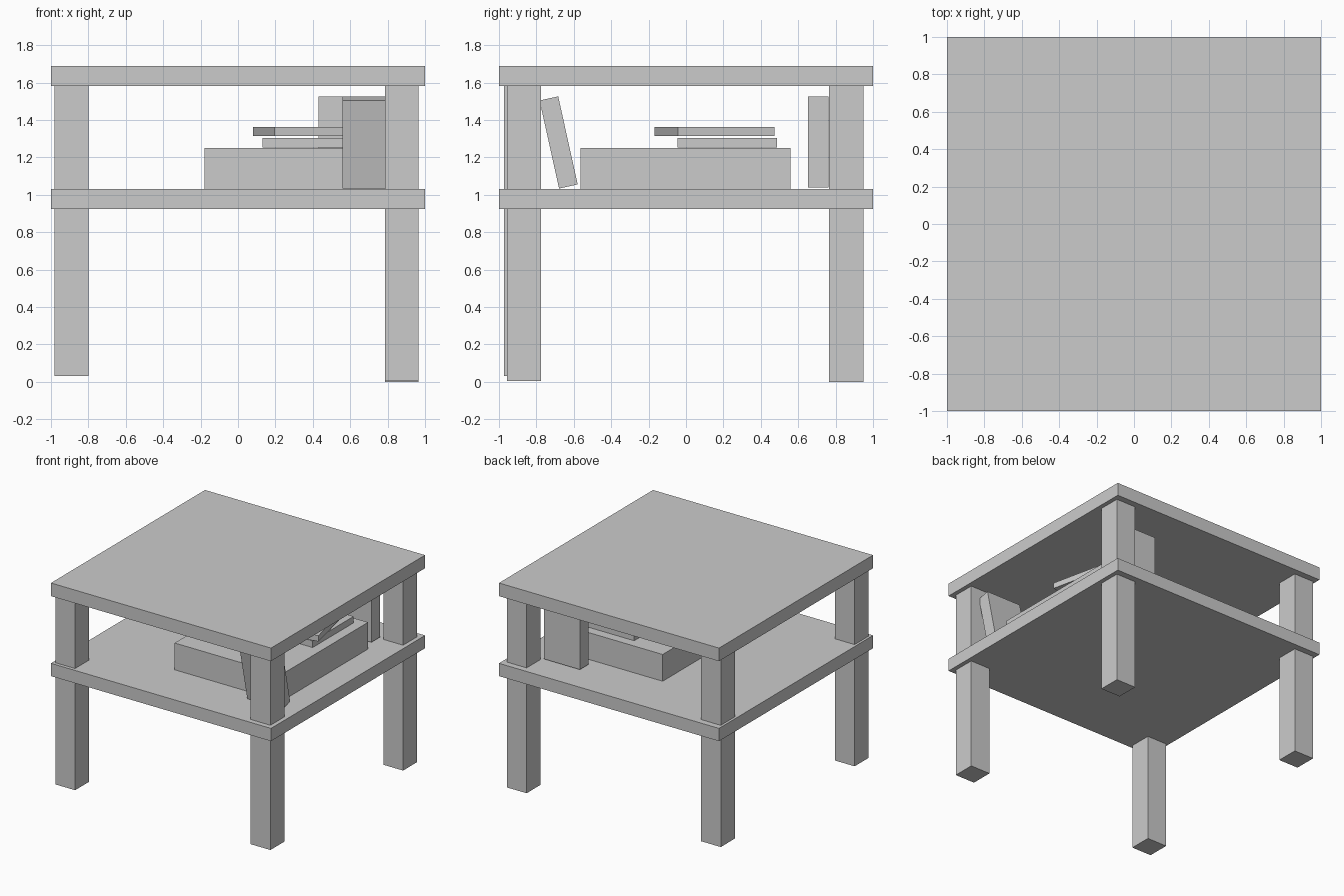
import bpy
from math import radians

if "Cube" in bpy.data.objects:
    bpy.data.objects.remove(bpy.data.objects["Cube"])


def box(name, x, y, z, rot=(0, 0, 0)):
    """Box from (min, max) ranges, turned about its own centre."""
    ranges = (x, y, z)
    bpy.ops.mesh.primitive_cube_add(
        size=1, location=[(a + b) / 2 for a, b in ranges], rotation=rot)
    ob = bpy.context.object
    ob.name = name
    ob.scale = [b - a for a, b in ranges]
    bpy.ops.object.transform_apply(location=False, rotation=False, scale=True)
    return ob


# Table boards
box("table_top", (-1, 1), (-1, 1), (1.582, 1.69))
box("shelf", (-1, 1), (-1, 1), (0.925, 1.03))

# Legs: slightly uneven placement and foot height, split by the shelf
legs = {
    "front_left": (-0.98, -0.972, 0.03),
    "back_left": (-0.98, 0.765, 0.03),
    "front_right": (0.785, -0.957, 0.005),
    "back_right": (0.785, 0.765, 0.0),
}
for name, (x, y, foot) in legs.items():
    for part, z in (("lower", (foot, 0.925)), ("upper", (1.03, 1.582))):
        box(f"{name}_{part}_leg", (x, x + 0.18), (y, y + 0.183), z)

# Storage box with two flat books stacked on it
box("storage_box", (-0.18, 0.79), (-0.565, 0.56), (1.03, 1.25))
box("flat_book", (0.13, 0.71), (-0.045, 0.487), (1.252, 1.305))
box("turned_book", (0.13, 0.71), (-0.1125, 0.4175), (1.315, 1.362),
    (0, 0, radians(12.5)))

# Upright books: one straight at the back, one leaning on the front leg
box("upright_book", (0.43, 0.755), (0.653, 0.763), (1.04, 1.525))
box("leaning_book", (0.56, 0.88), (-0.732, -0.63), (1.039, 1.521),
    (radians(12.5), 0, 0))
